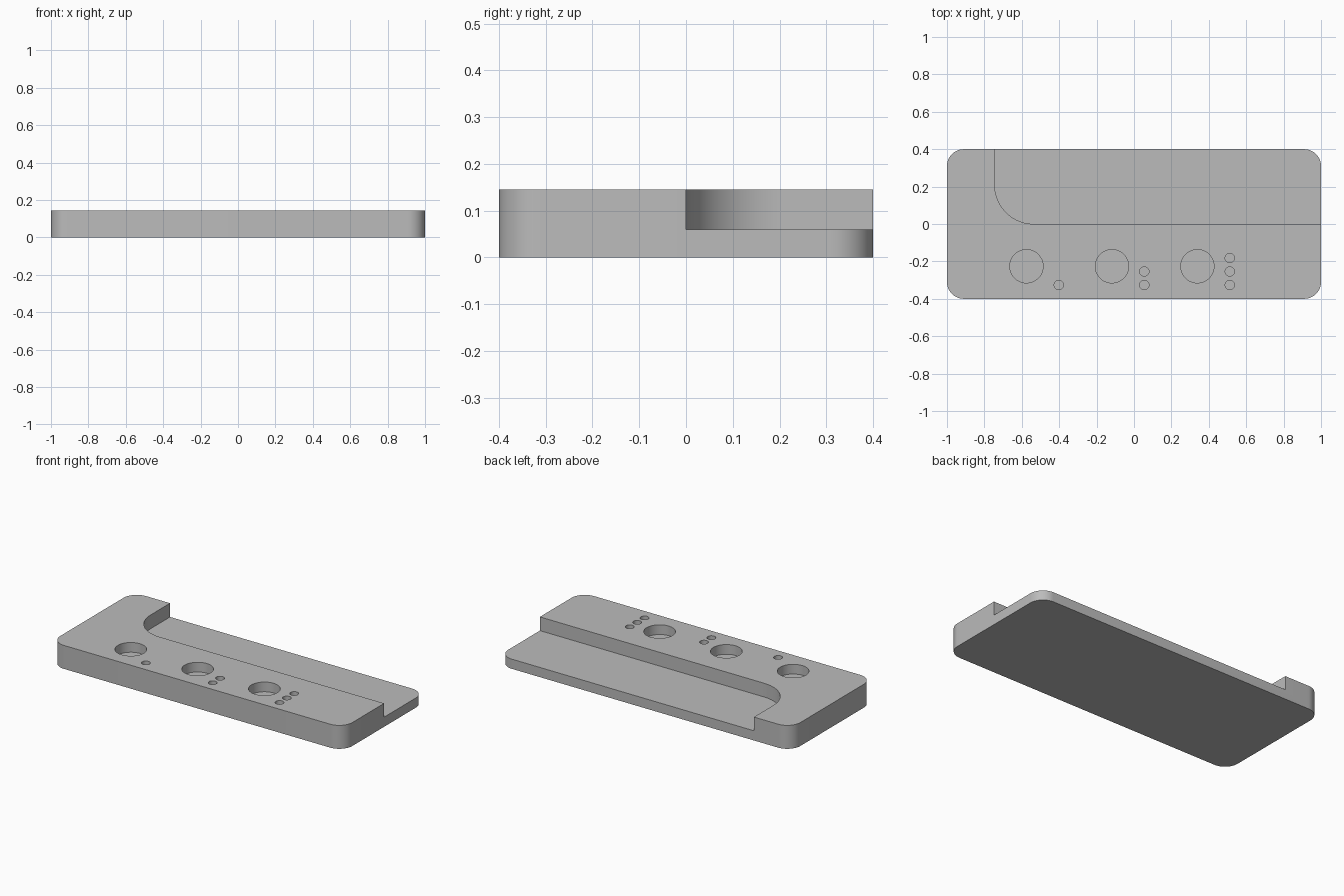
import bpy
import math

cube = bpy.data.objects.get("Cube")
if cube:
    bpy.data.objects.remove(cube, do_unlink=True)

HEIGHT, LEDGE = 0.145, 0.06
HOLE_FLOOR = HEIGHT - 0.06

grey = bpy.data.materials.new("plain grey")
grey.use_nodes = True
colour = (0.5, 0.5, 0.5, 1)
grey.diffuse_color = colour
grey.node_tree.nodes["Principled BSDF"].inputs["Base Color"].default_value = colour


def arc(cx, cy, r, start, end, steps):
    """Points on an arc, angles in degrees."""
    angles = [math.radians(start + (end - start) * i / steps) for i in range(steps + 1)]
    return [(cx + r * math.cos(a), cy + r * math.sin(a)) for a in angles]


def prism(name, outline, z0, z1):
    """Extrude a counter-clockwise outline between two heights."""
    n = len(outline)
    verts = [(x, y, z) for z in (z0, z1) for x, y in outline]
    faces = [list(range(n))[::-1], list(range(n, 2 * n))]
    faces += [(i, (i + 1) % n, n + (i + 1) % n, n + i) for i in range(n)]
    mesh = bpy.data.meshes.new(name)
    mesh.from_pydata(verts, [], faces)
    mesh.materials.append(grey)
    obj = bpy.data.objects.new(name, mesh)
    bpy.context.collection.objects.link(obj)
    return obj


def cut(body, name, outline, floor):
    cutter = prism(name, outline, floor, HEIGHT + 0.1)
    cutter.hide_render = True
    cutter.hide_viewport = True
    cutter.display_type = 'WIRE'
    mod = body.modifiers.new(name, 'BOOLEAN')
    mod.operation = 'DIFFERENCE'
    mod.solver = 'EXACT'
    mod.object = cutter
    return cutter


# Rounded plate
R = 0.09
outline = []
for sx, sy, start in ((1, 1, 0), (-1, 1, 90), (-1, -1, 180), (1, -1, 270)):
    outline += arc(sx * (1 - R), sy * (0.4 - R), R, start, start + 90, 12)
plate = prism("base_plate", outline, 0, HEIGHT)

# Rear recess, open to the back and the left
recess = [(1.2, 0), (1.2, 0.6), (-0.745, 0.6)] + arc(-0.535, 0.21, 0.21, 180, 270, 20)
cutters = [cut(plate, "recess_cutter", recess, LEDGE)]

# Round pockets, each with a column of one, two or three dots
for count, x in enumerate((-0.575, -0.118, 0.339), 1):
    cutters.append(cut(plate, f"pocket_cutter_{count}",
                       arc(x, -0.226, 0.089, 0, 360, 48)[:-1], HOLE_FLOOR))
    for k in range(count):
        cutters.append(cut(plate, f"dot_cutter_{count}_{k}",
                           arc(x + 0.173, -0.326 + 0.072 * k, 0.025, 0, 360, 24)[:-1],
                           HOLE_FLOOR))

# Apply the cuts and tidy up the helpers
bpy.context.view_layer.update()
graph = bpy.context.evaluated_depsgraph_get()
finished = bpy.data.meshes.new_from_object(plate.evaluated_get(graph))
plate.modifiers.clear()
plate.data = finished
for cutter in cutters:
    bpy.data.objects.remove(cutter, do_unlink=True)

bpy.ops.object.select_all(action='DESELECT')
plate.select_set(True)
bpy.context.view_layer.objects.active = plate
bpy.ops.object.shade_smooth_by_angle(angle=math.radians(30))
